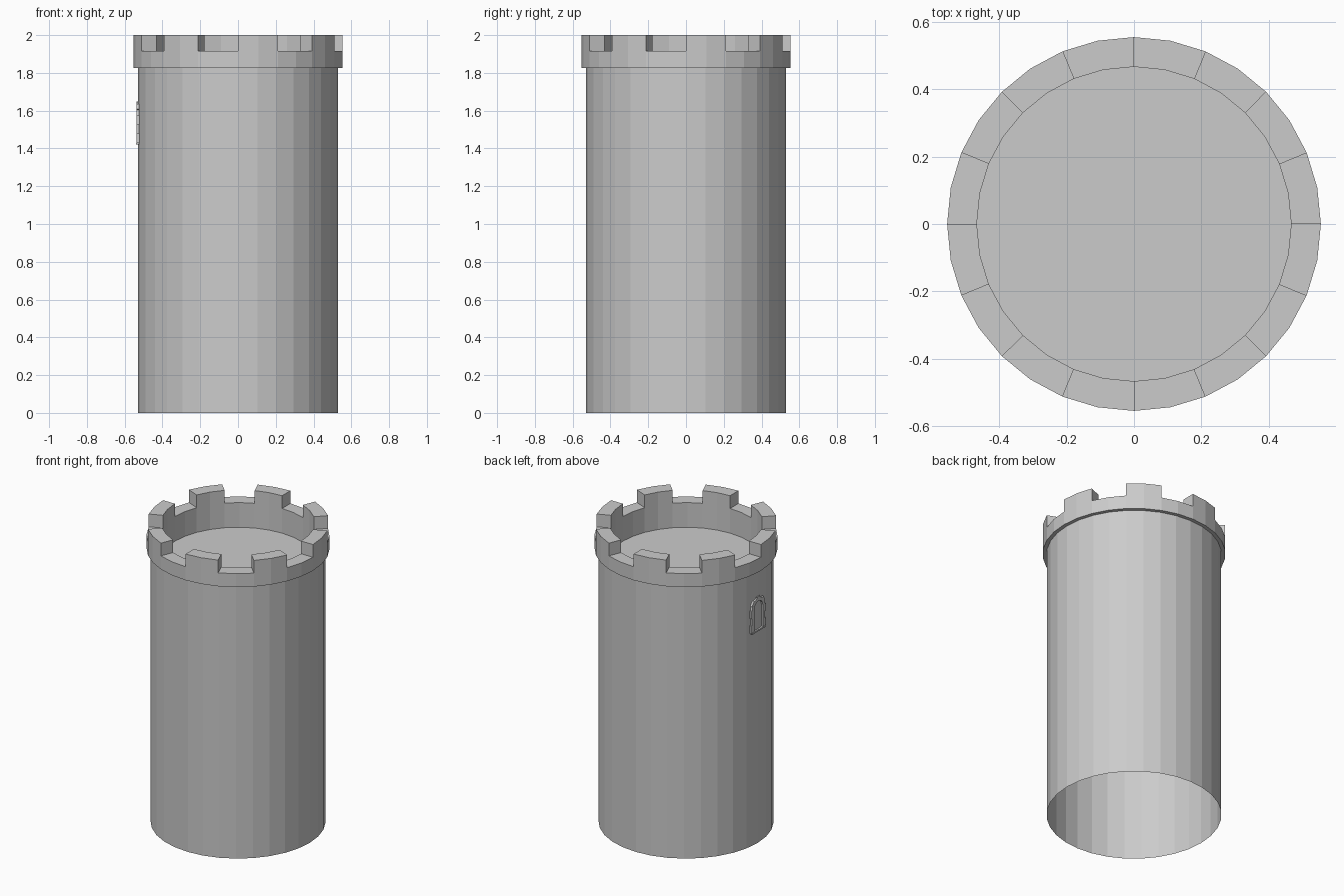
import bpy, bmesh
from math import sin, cos, pi, radians

if "Cube" in bpy.data.objects:
    bpy.data.objects.remove(bpy.data.objects["Cube"])

N = 32                                # sides of the tower
R_BODY, R_OUT, R_IN = 0.53, 0.554, 0.466
Z_FLOOR, Z_LEDGE, Z_GAP, Z_TOP = 1.75, 1.825, 1.915, 2.0


def finish(bm, name):
    bmesh.ops.remove_doubles(bm, verts=bm.verts, dist=1e-5)
    mesh = bpy.data.meshes.new(name)
    bm.to_mesh(mesh)
    bm.free()
    obj = bpy.data.objects.new(name, mesh)
    bpy.context.collection.objects.link(obj)
    return obj


def point(r, i, z):
    a = 2 * pi * i / N
    return (r * cos(a), r * sin(a), z)


def face(bm, pts):
    return bm.faces.new([bm.verts.new(p) for p in pts])


def strip(bm, i, profile):
    """One slice of the turned profile, listed from bottom outside to inside."""
    for (r0, z0), (r1, z1) in zip(profile, profile[1:]):
        face(bm, [point(r0, i, z0), point(r0, i + 1, z0),
                  point(r1, i + 1, z1), point(r1, i, z1)])


# Tower shaft, open at the bottom, with an overhanging ledge
bm = bmesh.new()
for i in range(N):
    strip(bm, i, [(R_BODY, 0), (R_BODY, Z_LEDGE), (R_OUT, Z_LEDGE)])
finish(bm, "tower_shaft")

# Battlement: two segments of merlon, two of gap, repeated eight times
bm = bmesh.new()
for i in range(N):
    merlon = (i // 2) % 2 == 0
    z = Z_TOP if merlon else Z_GAP
    prof = [(R_OUT, Z_LEDGE), (R_OUT, Z_GAP)]
    prof += [(R_OUT, z), (R_IN, z)] if merlon else [(R_IN, z)]
    prof += [(R_IN, Z_GAP), (R_IN, Z_FLOOR)] if merlon else [(R_IN, Z_FLOOR)]
    strip(bm, i, prof)
    if i % 2 == 0:                    # merlon side walls
        side = [point(R_IN, i, Z_GAP), point(R_OUT, i, Z_GAP),
                point(R_OUT, i, Z_TOP), point(R_IN, i, Z_TOP)]
        face(bm, side if merlon else side[::-1])
face(bm, [point(R_IN, i, Z_FLOOR) for i in range(N)])
finish(bm, "battlement")

# Small arched window on the left wall: a frame of thin stones
W, Z_SILL, Z_SPRING = 0.045, 1.43, 1.575


def stone(bm, outline, x_front=-0.537, x_back=-0.52):
    """Extrude a (y, z) outline outward from the wall."""
    f = face(bm, [(x_back, y, z) for y, z in outline])
    new = bmesh.ops.extrude_face_region(bm, geom=[f])["geom"]
    verts = [g for g in new if isinstance(g, bmesh.types.BMVert)]
    bmesh.ops.translate(bm, verts=verts, vec=(x_front - x_back, 0, 0))


bm = bmesh.new()
for s in (-1, 1):                     # jamb stones, alternating widths
    for k in range(3):
        h = (Z_SPRING - Z_SILL) / 3
        z0, z1 = Z_SILL + k * h, Z_SILL + (k + 1) * h
        w = 0.078 if k % 2 == 0 else 0.068
        stone(bm, [(s * W, z0), (s * w, z0), (s * w, z1), (s * W, z1)])
for k in range(7):                    # arch stones, alternating lengths
    a0, a1 = pi * k / 7, pi * (k + 1) / 7
    r = 0.076 if k % 2 else 0.068
    stone(bm, [(q * cos(a), Z_SPRING + q * sin(a))
               for q, a in ((W, a0), (r, a0), (r, a1), (W, a1))])
stone(bm, [(-0.07, 1.42), (0.07, 1.42), (0.07, Z_SILL), (-0.07, Z_SILL)], -0.54)
bmesh.ops.recalc_face_normals(bm, faces=bm.faces)
finish(bm, "window_frame")
